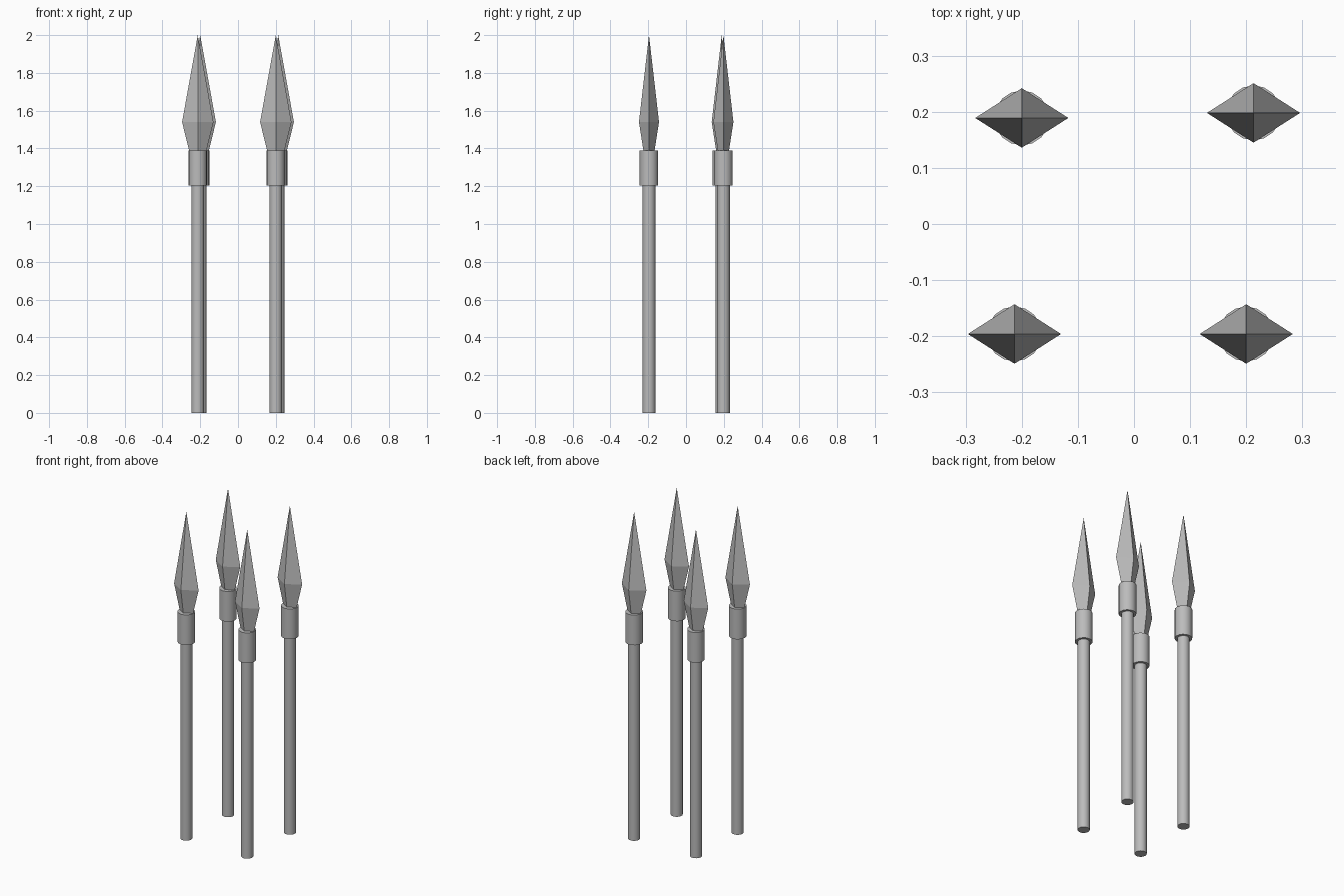
import bpy
import bmesh
import math

cube = bpy.data.objects.get("Cube")
if cube:
    bpy.data.objects.remove(cube, do_unlink=True)

grey = bpy.data.materials.new("plain_grey")
grey.use_nodes = True
colour = (0.5, 0.5, 0.5, 1)
grey.diffuse_color = colour
grey.node_tree.nodes["Principled BSDF"].inputs["Base Color"].default_value = colour


def loft(name, place, sides, rings, smooth=False):
    """Closed solid through elliptical rings (z, x radius, y radius); zero radius makes a tip."""
    bm = bmesh.new()
    loops = []
    for z, rx, ry in rings:
        if rx == 0:
            loops.append([bm.verts.new((0, 0, z))] * sides)
            continue
        angles = [math.tau * i / sides for i in range(sides)]
        loops.append([bm.verts.new((rx * math.cos(a), ry * math.sin(a), z)) for a in angles])
    for low, high in zip(loops, loops[1:]):
        for i in range(sides):
            j = (i + 1) % sides
            corners = [low[i], low[j], high[j], high[i]]
            bm.faces.new(list(dict.fromkeys(corners)))
    for loop in (loops[0], loops[-1]):
        if len(set(loop)) > 2:
            bm.faces.new(loop)
    bmesh.ops.recalc_face_normals(bm, faces=bm.faces)
    mesh = bpy.data.meshes.new(name)
    bm.to_mesh(mesh)
    bm.free()
    mesh.materials.append(grey)
    obj = bpy.data.objects.new(name, mesh)
    obj.location = (*place, 0)
    bpy.context.collection.objects.link(obj)
    if smooth:
        bpy.ops.object.select_all(action="DESELECT")
        obj.select_set(True)
        bpy.context.view_layer.objects.active = obj
        bpy.ops.object.shade_smooth_by_angle(angle=math.radians(40))
    return obj


# Four upright spears, slightly off a square
spears = {
    "front_right": (-0.213, -0.196),
    "front_left": (0.2, -0.196),
    "back_right": (-0.2, 0.189),
    "back_left": (0.213, 0.198),
}
for corner, place in spears.items():
    # Round pole
    loft(corner + "_shaft", place, 16, [(0, 0.034, 0.034), (1.25, 0.034, 0.034)], True)
    # Thicker socket
    loft(corner + "_collar", place, 16, [(1.205, 0.049, 0.049), (1.39, 0.049, 0.049)], True)
    # Four-sided point
    loft(corner + "_blade", place, 4,
         [(1.385, 0.045, 0.029), (1.54, 0.083, 0.053), (2.0, 0, 0)])
